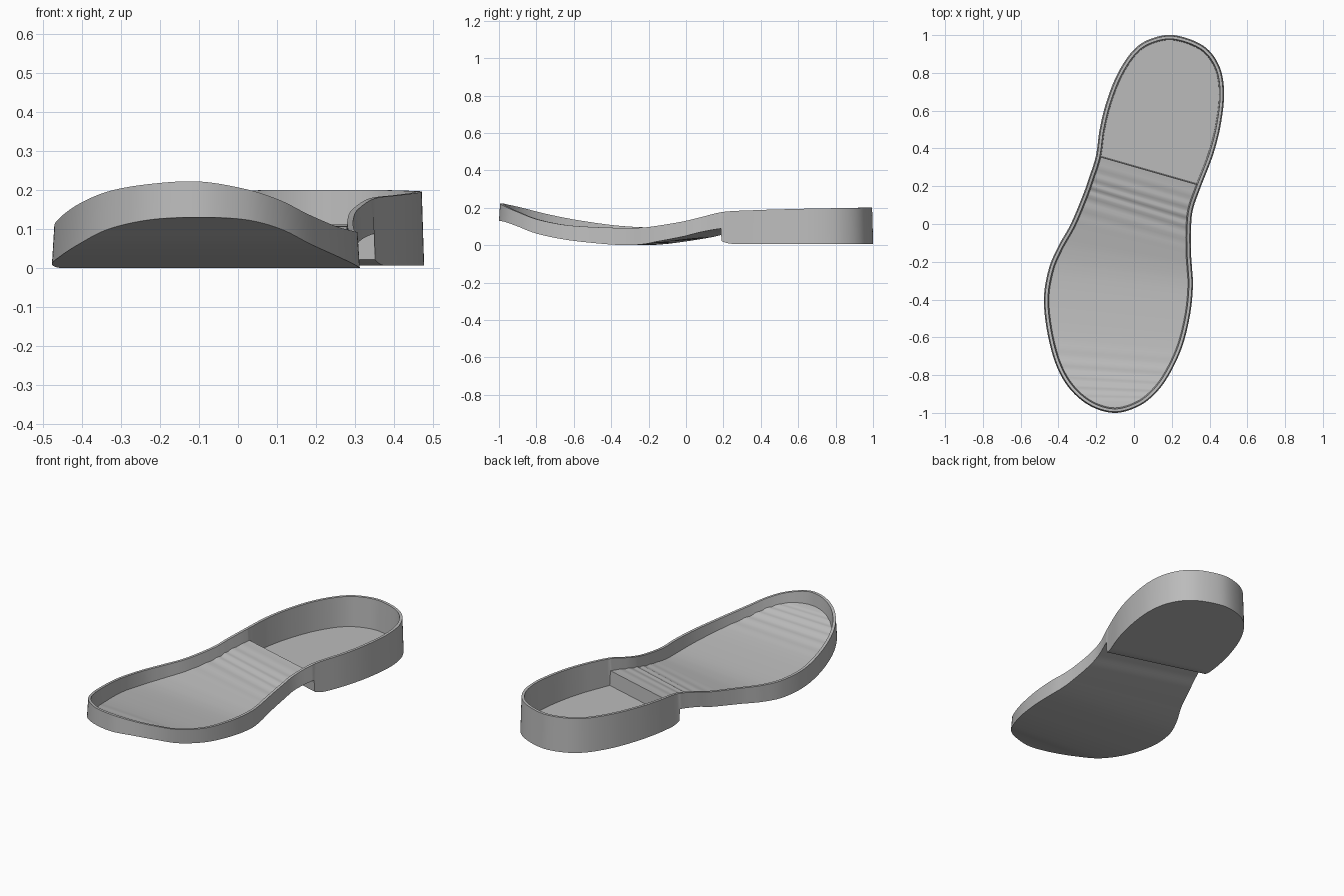
import bpy, bmesh, math
from mathutils import Vector

cube = bpy.data.objects.get("Cube")
if cube:
    bpy.data.objects.remove(cube, do_unlink=True)

# Slanted stations, toe to heel:
# left x, y, right x, y, underside z, left rim z, right rim z
STATIONS = [
    (-.1, -1, -.1, -1, .13, .222, .222),
    (-.225, -.967, .02, -.967, .124, .216, .203),
    (-.332, -.882, .11, -.9, .1, .198, .175),
    (-.407, -.76, .185, -.8, .062, .168, .138),
    (-.456, -.59, .255, -.65, .03, .135, .108),
    (-.477, -.4, .297, -.48, .01, .108, .096),
    (-.452, -.24, .312, -.33, 0, .096, .092),
    (-.402, -.12, .307, -.23, .005, .096, .094),
    (-.335, 0, .302, -.15, .02, .106, .104),
    (-.272, .15, .302, -.02, .045, .128, .126),
    (-.24, .24, .313, .08, .07, .152, .15),
    (-.202, .36, .355, .2, .09, .178, .178),
    (-.182, .5, .42, .37, .1, .187, .187),
    (-.148, .64, .46, .53, .1, .192, .192),
    (-.09, .79, .477, .7, .1, .196, .196),
    (-.01, .913, .45, .84, .1, .198, .198),
    (.08, .977, .365, .945, .1, .2, .2),
    (.21, 1, .21, 1, .1, .2, .2),
]
STEPS = 10                      # sections per station
BREAST, INNER_STEP = 10.9, 11   # outer and inner start of the heel
HEEL_BOTTOM, HEEL_FLOOR = .006, .03
THICKNESS = .022                # of the forefoot


def swap_sides(s):
    return (s[2], s[3], s[0], s[1], s[4], s[6], s[5])


# Carry the curve round both tips so that the outline stays smooth
PATH = [swap_sides(STATIONS[1]), *STATIONS, swap_sides(STATIONS[-2])]


def station(t):
    """Smooth interpolation through the stations."""
    i = min(int(t), len(STATIONS) - 2)
    f = t - i
    return [q + f / 2 * (r - p + f * (2 * p - 5 * q + 4 * r - s + f * (3 * (q - r) + s - p)))
            for p, q, r, s in zip(*PATH[i:i + 4])]


def ripple(t):
    """Shallow flex grooves across the arch and the toe."""
    for start, end in ((8, 11), (1, 4)):
        if start < t < end:
            fade = math.sin(math.pi * (t - start) / (end - start))
            return .003 * fade * math.sin(math.tau * 2 * t)
    return 0


# Sections from toe to heel, with extra ones for the steep heel steps
samples = [k / STEPS for k in range((len(STATIONS) - 1) * STEPS + 1)]
samples = sorted(samples + [BREAST + .03, INNER_STEP + .03])
left, right, left_levels, right_levels = [], [], [], []
for t in samples:
    lx, ly, rx, ry, arch, left_rim, right_rim = station(t)
    left.append(Vector((lx, ly)))
    right.append(Vector((rx, ry)))
    bottom = max(0, arch)
    floor = bottom + THICKNESS + ripple(t)
    if t > BREAST:
        # Rounded front edge under the heel
        bottom = HEEL_BOTTOM + .018 * max(0, 1 - 2 * (t - BREAST)) ** 2
    if t > INNER_STEP:
        floor = HEEL_FLOOR
    left_levels.append((bottom, floor, left_rim))
    right_levels.append((bottom, floor, right_rim))

# Closed outline with outward normals
n = len(left)
outline = right + left[::-1]
levels = right_levels + left_levels[::-1]
count = len(outline)
normals = []
for i in range(count):
    tangent = (outline[(i + 1) % count] - outline[i - 1]).normalized()
    normals.append(Vector((tangent.y, -tangent.x)))

bm = bmesh.new()


def ring(inset, height):
    verts = []
    for p, normal, level in zip(outline, normals, levels):
        q = p - normal * inset
        verts.append(bm.verts.new((q.x, q.y, height(*level))))
    return verts


# Leaning side wall, flat rim and inner wall
rings = [
    ring(0, lambda bottom, floor, rim: bottom),
    ring(.006, lambda bottom, floor, rim: rim),
    ring(.021, lambda bottom, floor, rim: rim),
    ring(.027, lambda bottom, floor, rim: floor),
]
for lower, upper in zip(rings, rings[1:]):
    for i in range(count):
        j = (i + 1) % count
        bm.faces.new((lower[i], lower[j], upper[j], upper[i]))

# Underside and inner floor, spanned from side to side
for loop in (rings[0], rings[-1]):
    for i in range(n - 1):
        bm.faces.new((loop[i], loop[i + 1], loop[count - 2 - i], loop[count - 1 - i]))

bmesh.ops.remove_doubles(bm, verts=bm.verts, dist=.0005)
bmesh.ops.recalc_face_normals(bm, faces=bm.faces)
mesh = bpy.data.meshes.new("shoe_sole")
bm.to_mesh(mesh)
bm.free()
sole = bpy.data.objects.new("shoe_sole", mesh)
bpy.context.collection.objects.link(sole)

# Plain grey rubber
grey = bpy.data.materials.new("grey_rubber")
grey.use_nodes = True
colour = (.5, .5, .5, 1)
grey.diffuse_color = colour
grey.node_tree.nodes["Principled BSDF"].inputs["Base Color"].default_value = colour
mesh.materials.append(grey)

bpy.context.view_layer.objects.active = sole
sole.select_set(True)
bpy.ops.object.shade_smooth_by_angle(angle=math.radians(35))
